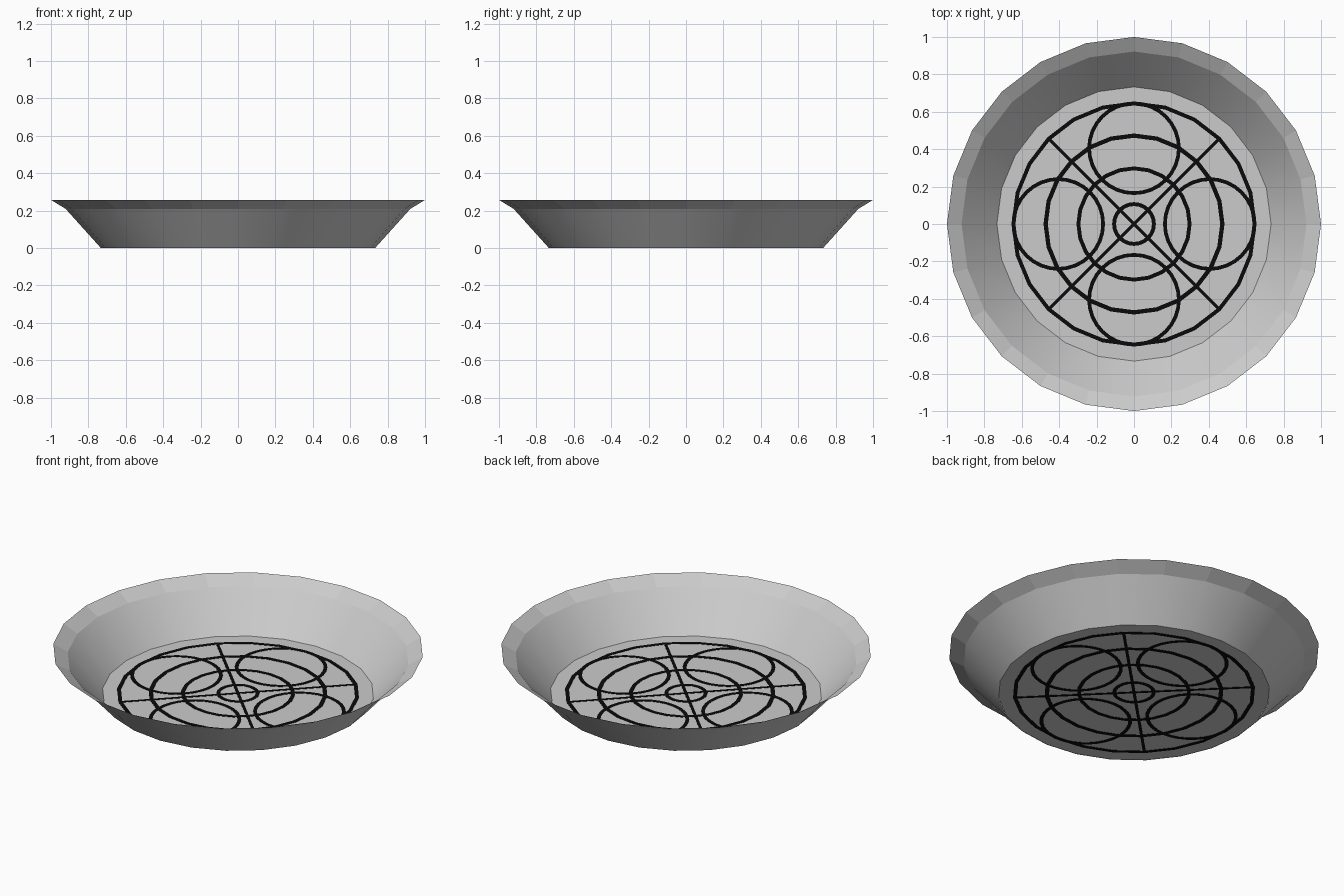
import bpy, bmesh, math

if "Cube" in bpy.data.objects:
    bpy.data.objects.remove(bpy.data.objects["Cube"])

black = bpy.data.materials.new("black_line")
black.diffuse_color = (0.003, 0.003, 0.003, 1)
black.use_nodes = True
black.node_tree.nodes["Principled BSDF"].inputs["Base Color"].default_value = black.diffuse_color
FLOOR_Z, TOP_Z = 0.002, 0.004


def finish(name, bm, mat=None):
    bmesh.ops.recalc_face_normals(bm, faces=bm.faces)
    me = bpy.data.meshes.new(name)
    bm.to_mesh(me)
    bm.free()
    ob = bpy.data.objects.new(name, me)
    bpy.context.collection.objects.link(ob)
    if mat:
        me.materials.append(mat)
    return ob


def loop(bm, r, z, n, cx=0, cy=0):
    return [bm.verts.new((cx + r * math.sin(2 * math.pi * i / n),
                          cy + r * math.cos(2 * math.pi * i / n), z)) for i in range(n)]


def bridge(bm, a, b):
    n = len(a)
    return [bm.faces.new((a[i], a[(i + 1) % n], b[(i + 1) % n], b[i])) for i in range(n)]


def ring(name, r_out, width, n, cx=0, cy=0):
    # thin flat band through the floor, visible from both sides
    bm = bmesh.new()
    r_in = r_out - width
    loops = [loop(bm, r, z, n, cx, cy) for r, z in
             ((r_in, 0), (r_out, 0), (r_out, TOP_Z), (r_in, TOP_Z))]
    for k in range(4):
        bridge(bm, loops[k], loops[(k + 1) % 4])
    return finish(name, bm, black)


# Floor disc
bm = bmesh.new()
bm.faces.new(loop(bm, 0.733, FLOOR_Z, 24)[::-1])
finish("dish_floor", bm)

# Sloping single-sheet wall (smooth) with flatter faceted lip
bm = bmesh.new()
base, shoulder, lip = (loop(bm, r, z, 24) for r, z in
                       ((0.733, 0), (0.922, 0.21), (1.0, 0.257)))
for f in bridge(bm, base, shoulder):
    f.smooth = True
bridge(bm, shoulder, lip)
finish("dish_wall", bm)

# Concentric rings on the floor
for i, (r, w) in enumerate(((0.655, 0.021), (0.484, 0.023), (0.308, 0.021), (0.117, 0.021))):
    ring(f"floor_ring_{i + 1}", r, w, 24)

# Four side circles
for i in range(4):
    a = i * math.pi / 2
    ring(f"side_circle_{i + 1}", 0.25, 0.02, 32, 0.405 * math.cos(a), 0.405 * math.sin(a))

# Diagonal bars
for i, a in enumerate((math.pi / 4, -math.pi / 4)):
    bpy.ops.mesh.primitive_cube_add(size=1, location=(0, 0, TOP_Z / 2), rotation=(0, 0, a))
    bar = bpy.context.object
    bar.name = f"diagonal_bar_{i + 1}"
    bar.scale = (1.30, 0.016, TOP_Z)
    bar.data.materials.append(black)
